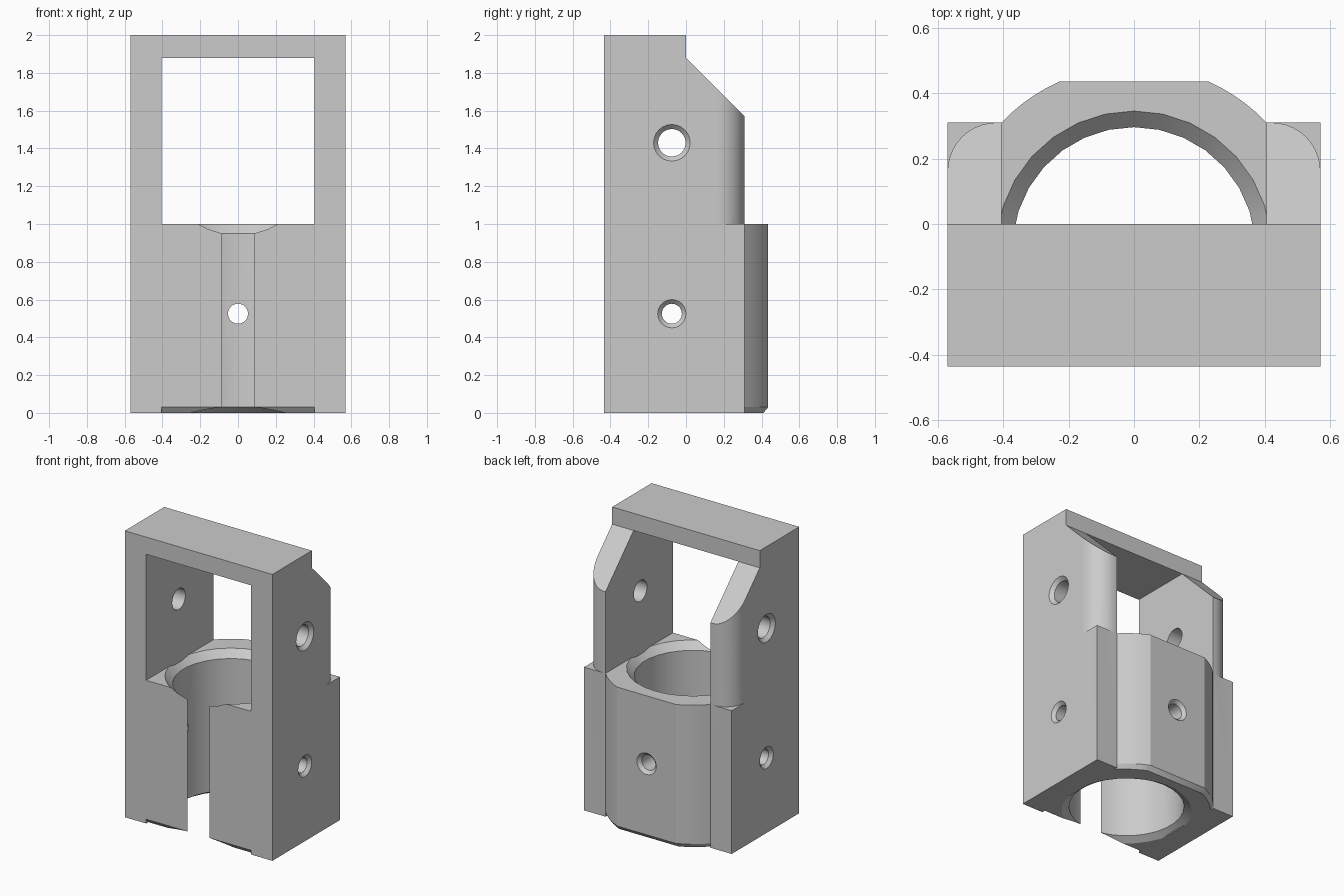
import bpy, bmesh, math
from mathutils import Matrix, Vector

cube = bpy.data.objects.get("Cube")
if cube:
    bpy.data.objects.remove(cube, do_unlink=True)

HALF_W, INNER = 0.57, 0.405        # outer and inner half widths
FRONT, BACK, HUMP = -0.435, 0.31, 0.435
FLOOR, TOP, BAR = 1.0, 2.0, 1.88
AXIS_Y = -0.075                    # centre line of the bore and the screw holes

grey = bpy.data.materials.new("light_grey")
grey.use_nodes = True
colour = (0.6, 0.6, 0.6, 1)
grey.diffuse_color = colour
grey.node_tree.nodes["Principled BSDF"].inputs["Base Color"].default_value = colour


def loft(name, loops):
    """Closed solid through loops with equal point counts."""
    bm = bmesh.new()
    rings = [[bm.verts.new(p) for p in loop] for loop in loops]
    n = len(rings[0])
    for a, b in zip(rings, rings[1:]):
        for i in range(n):
            j = (i + 1) % n
            bm.faces.new((a[i], a[j], b[j], b[i]))
    bm.faces.new(rings[0][::-1])
    bm.faces.new(rings[-1])
    bmesh.ops.recalc_face_normals(bm, faces=bm.faces)
    mesh = bpy.data.meshes.new(name)
    bm.to_mesh(mesh)
    bm.free()
    mesh.materials.append(grey)
    obj = bpy.data.objects.new(name, mesh)
    bpy.context.collection.objects.link(obj)
    return obj


def prism(name, outline, low, high, along_x=False):
    place = (lambda p, h: (h, *p)) if along_x else (lambda p, h: (*p, h))
    return loft(name, [[place(p, h) for p in outline] for h in (low, high)])


def lathe(name, profile, segments, matrix):
    """Round solid through (radius, height) pairs."""
    turn = [math.tau * i / segments + math.pi / 2 for i in range(segments)]
    return loft(name, [[matrix @ Vector((r * math.cos(a), r * math.sin(a), h)) for a in turn]
                       for r, h in profile])


def combine(target, other, operation):
    """Apply a boolean and remove the second object."""
    mod = target.modifiers.new(operation.lower(), 'BOOLEAN')
    mod.operation, mod.solver, mod.object = operation, 'EXACT', other
    bpy.context.view_layer.objects.active = target
    bpy.ops.object.modifier_apply(modifier=mod.name)
    bpy.data.objects.remove(other, do_unlink=True)


# Lower block with a rounded back and chamfered lower edges
radius = math.hypot(INNER, BACK - AXIS_Y)
start = math.atan2(BACK - AXIS_Y, INNER)
end = math.asin((HUMP - AXIS_Y) / radius)
arc = [start + (end - start) * i / 5 for i in range(6)]
right = [(radius * math.cos(a), AXIS_Y + radius * math.sin(a)) for a in arc]
outline = [(INNER, FRONT)] + right + [(-x, y) for x, y in right[::-1]] + [(-INNER, FRONT)]
CH = 0.025
inset = [(x, y + (CH if y < 0 else -CH)) for x, y in outline]
body = loft("holder_body", [[(x, y, 0) for x, y in inset],
                            [(x, y, 0.03) for x, y in outline],
                            [(x, y, FLOOR) for x, y in outline]])

# Vertical bore, flared at both ends, breaking through the front
bore = lathe("bore_cutter", [(0.436, -0.01), (0.371, 0.03), (0.371, 0.95), (0.43, 1.01)],
             30, Matrix.Translation((0, AXIS_Y, 0)))
combine(body, bore, 'DIFFERENCE')

# Side walls with sloped upper backs and rounded rear corners
wall_profile = [(FRONT, 0), (BACK, 0), (BACK, 1.57), (0, BAR), (0, TOP), (FRONT, TOP)]
ROUND = 0.15
for side in (-1, 1):
    wall = prism("side_wall", wall_profile, side * INNER, side * HALF_W, True)
    cx, cy = HALF_W - ROUND, BACK - ROUND
    corner = [(cx + ROUND * math.cos(a), cy + ROUND * math.sin(a))
              for a in [math.pi / 2 * i / 10 for i in range(11)]]
    corner += [(cx, BACK + 0.1), (HALF_W + 0.1, BACK + 0.1), (HALF_W + 0.1, cy)]
    combine(wall, prism("corner_cutter", [(side * x, y) for x, y in corner], FLOOR, 2.1),
            'DIFFERENCE')
    combine(body, wall, 'UNION')

# Top bar
bar = prism("top_bar", [(-INNER, FRONT), (INNER, FRONT), (INNER, 0), (-INNER, 0)], BAR, TOP)
combine(body, bar, 'UNION')


def screw_hole(hole_r, sink_r, surface, z, angle):
    """Countersunk hole pointing in from an outer face."""
    depth = sink_r - hole_r
    m = (Matrix.Translation((0, AXIS_Y, z)) @ Matrix.Rotation(angle, 4, 'Z')
         @ Matrix.Rotation(math.pi / 2, 4, 'Y'))
    profile = [(hole_r, 0.2), (hole_r, surface - depth), (sink_r + 0.01, surface + 0.01)]
    combine(body, lathe("hole_cutter", profile, 24, m), 'DIFFERENCE')


# Screw holes in both sides and in the back
for angle in (0, math.pi):
    screw_hole(0.073, 0.097, HALF_W, 1.43, angle)
    screw_hole(0.053, 0.075, HALF_W, 0.525, angle)
screw_hole(0.053, 0.075, HUMP - AXIS_Y, 0.525, math.pi / 2)

# Tidy flat regions and smooth the curved ones
bm = bmesh.new()
bm.from_mesh(body.data)
bmesh.ops.remove_doubles(bm, verts=bm.verts, dist=0.0001)
bmesh.ops.dissolve_limit(bm, angle_limit=0.01, verts=bm.verts, edges=bm.edges)
bm.to_mesh(body.data)
bm.free()
bpy.ops.object.select_all(action='DESELECT')
body.select_set(True)
bpy.context.view_layer.objects.active = body
bpy.ops.object.shade_smooth_by_angle(angle=math.radians(25))
